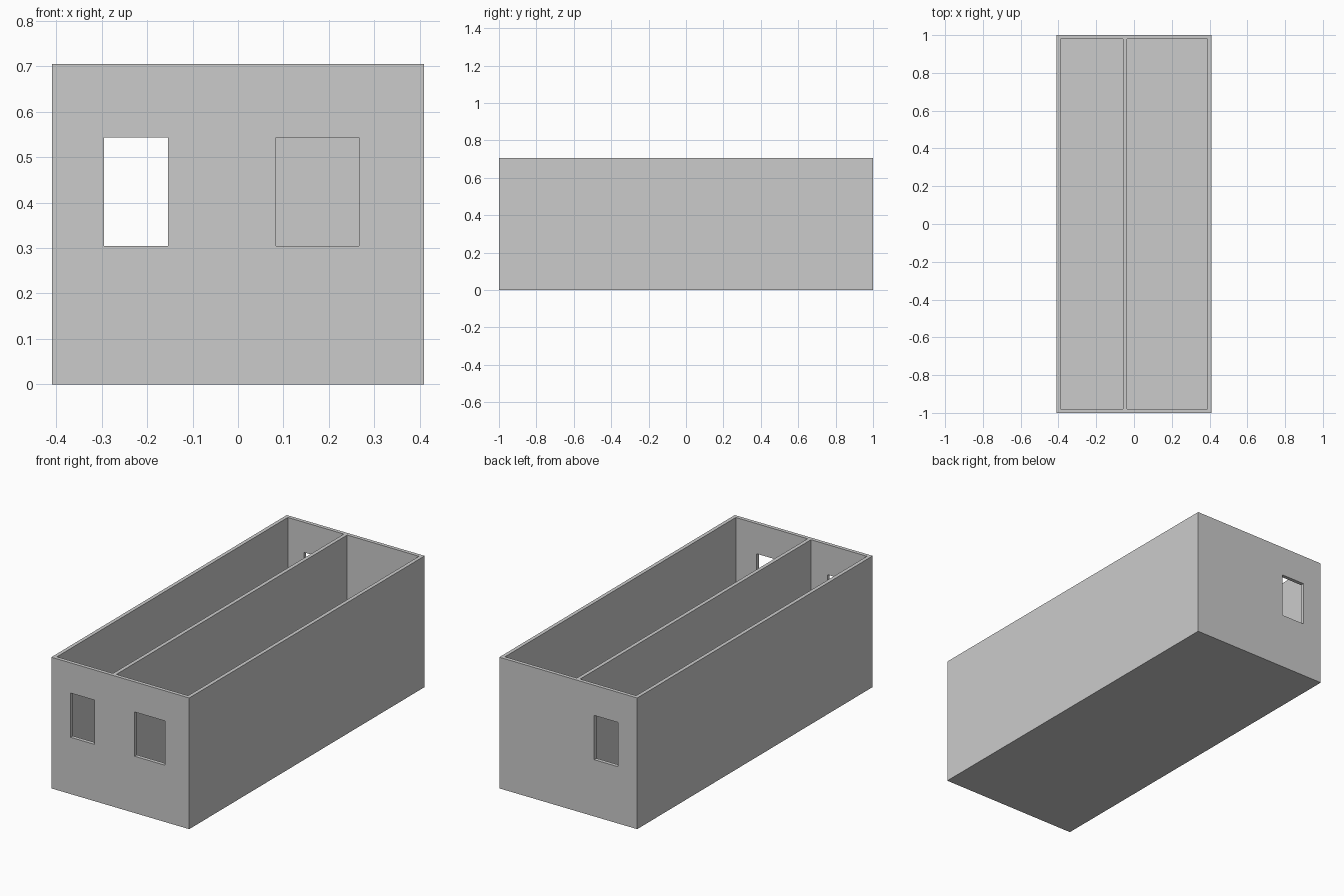
import bpy
import bmesh
from mathutils import Matrix, Vector

if "Cube" in bpy.data.objects:
    bpy.data.objects.remove(bpy.data.objects["Cube"])

W, L, H = 0.41, 1.0, 0.705     # half width, half length, height
T, FLOOR = 0.02, 0.005         # wall and floor thickness
SILL, HEAD = 0.305, 0.543      # window bottom and top


def box(name, x0, x1, y0, y1, z0, z1):
    bm = bmesh.new()
    size = Vector((x1 - x0, y1 - y0, z1 - z0))
    centre = Vector((x0 + x1, y0 + y1, z0 + z1)) / 2
    bmesh.ops.create_cube(bm, size=1.0, matrix=Matrix.Translation(centre) @ Matrix.Diagonal(size).to_4x4())
    mesh = bpy.data.meshes.new(name)
    bm.to_mesh(mesh)
    bm.free()
    ob = bpy.data.objects.new(name, mesh)
    bpy.context.collection.objects.link(ob)
    return ob


def cut(target, name, *bounds):
    cutter = box(name, *bounds)
    cutter.hide_render = True
    cutter.display_type = 'WIRE'
    mod = target.modifiers.new(name, 'BOOLEAN')
    mod.operation = 'DIFFERENCE'
    mod.solver = 'EXACT'
    mod.object = cutter


# Open-topped building: outer walls, partition and thin floor in one solid
building = box("building_shell", -W, W, -L, L, 0, H)

# Two long rooms either side of the partition
for name, x0, x1 in (("left_room_cutter", -W + T, -0.057),
                     ("right_room_cutter", -0.037, W - T)):
    cut(building, name, x0, x1, -L + T, L - T, FLOOR, H + 0.1)

# Windows: a narrow one at each end of the left room, a wide one at the front right
for name, x0, x1, y in (("front_left_window_cutter", -0.295, -0.154, -L),
                        ("back_left_window_cutter", -0.295, -0.154, L),
                        ("front_right_window_cutter", 0.084, 0.266, -L)):
    cut(building, name, x0, x1, y - 0.05, y + 0.05, SILL, HEAD)

# Apply the cuts and remove the cutters
depsgraph = bpy.context.evaluated_depsgraph_get()
building.data = bpy.data.meshes.new_from_object(building.evaluated_get(depsgraph))
cutters = [m.object for m in building.modifiers]
building.modifiers.clear()
for c in cutters:
    bpy.data.objects.remove(c)
